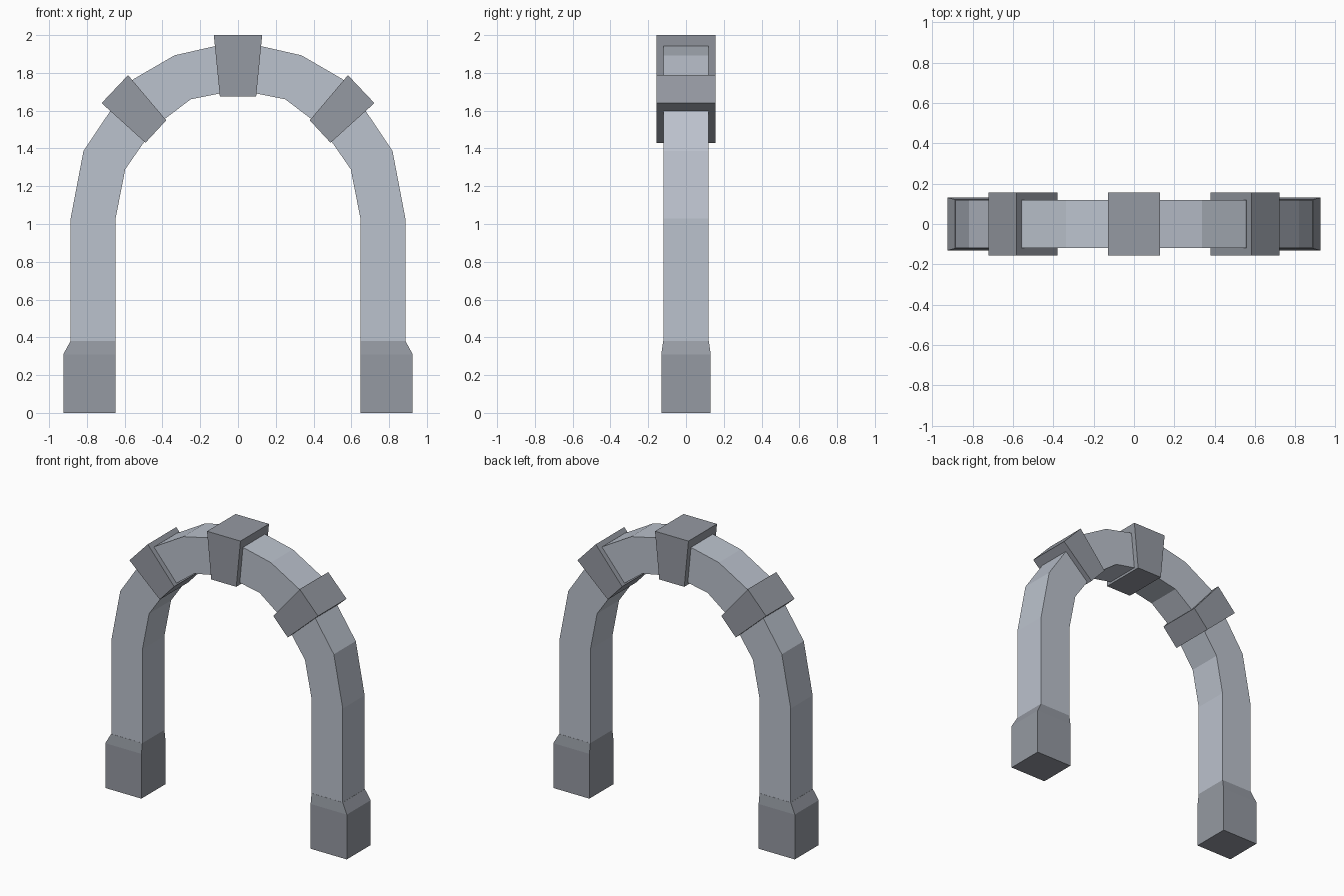
import bpy, bmesh

if "Cube" in bpy.data.objects:
    bpy.data.objects.remove(bpy.data.objects["Cube"])


def material(name, rgb):
    m = bpy.data.materials.new(name)
    m.diffuse_color = (*rgb, 1)
    m.use_nodes = True
    m.node_tree.nodes["Principled BSDF"].inputs["Base Color"].default_value = m.diffuse_color
    return m


pale = material("pale_stone", (0.50, 0.54, 0.61))
dark = material("dark_stone", (0.30, 0.32, 0.36))


def loft(name, rings, mat):
    """Skin a list of four-cornered rings with quads and cap both ends."""
    bm = bmesh.new()
    vs = [[bm.verts.new(p) for p in ring] for ring in rings]
    for a, b in zip(vs, vs[1:]):
        for i in range(4):
            j = (i + 1) % 4
            bm.faces.new((a[i], a[j], b[j], b[i]))
    bm.faces.new(vs[0])
    bm.faces.new(vs[-1])
    bmesh.ops.recalc_face_normals(bm, faces=bm.faces)
    me = bpy.data.meshes.new(name)
    bm.to_mesh(me)
    bm.free()
    me.materials.append(mat)
    ob = bpy.data.objects.new(name, me)
    bpy.context.collection.objects.link(ob)
    return ob


def section(inner, outer, d):
    """Cross-section between an inner and an outer (x, z) point, half depth d."""
    (xi, zi), (xo, zo) = inner, outer
    return [(xi, -d, zi), (xo, -d, zo), (xo, d, zo), (xi, d, zi)]


def flip(p):
    return (-p[0], p[1])


# Arch band: right half as (inner, outer) pairs, mirrored to the left
half = [((0.648, 0.38), (0.886, 0.38)),
        ((0.648, 1.03), (0.886, 1.03)),
        ((0.597, 1.29), (0.818, 1.387)),
        ((0.495, 1.437), (0.675, 1.60)),
        ((0.387, 1.557), (0.553, 1.767)),
        ((0.25, 1.66), (0.336, 1.893)),
        ((0.09, 1.692), (0.12, 1.942))]
pairs = half + [(flip(i), flip(o)) for i, o in reversed(half)]
loft("arch_band", [section(i, o, 0.12) for i, o in pairs], pale)

# Keystone at the crown
loft("keystone", [section((s * 0.096, 1.675), (s * 0.128, 2.0), 0.156)
                  for s in (1, -1)], dark)

# Shoulder blocks and chamfered feet, one of each per side
for side, s in (("right", 1), ("left", -1)):
    loft(side + "_shoulder_block",
         [section((s * 0.49, 1.43), (s * 0.722, 1.64), 0.156),
          section((s * 0.38, 1.549), (s * 0.582, 1.788), 0.156)], dark)
    loft(side + "_foot",
         [section((s * 0.648, z), (s * x, z), d)
          for z, x, d in ((0, 0.925, 0.131), (0.31, 0.925, 0.131), (0.38, 0.887, 0.121))],
         dark)
